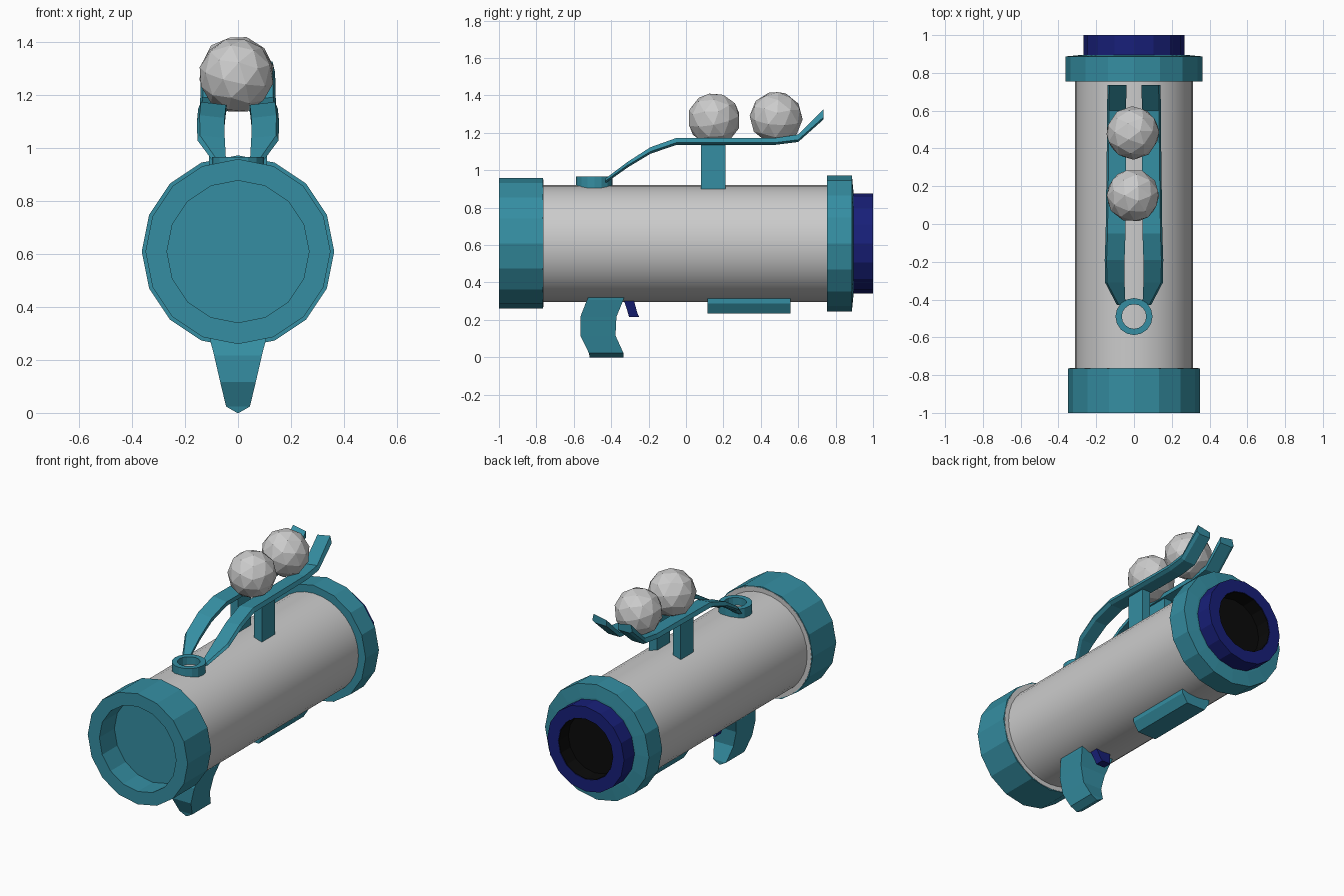
import bpy, bmesh, math
from mathutils import Vector

if "Cube" in bpy.data.objects:
    bpy.data.objects.remove(bpy.data.objects["Cube"])

AXIS_Z = 0.6125


def material(name, rgb):
    m = bpy.data.materials.new(name)
    m.diffuse_color = (*rgb, 1)
    m.use_nodes = True
    m.node_tree.nodes["Principled BSDF"].inputs["Base Color"].default_value = m.diffuse_color
    return m


TEAL = material("teal", (0.035, 0.27, 0.36))
NAVY = material("navy", (0.009, 0.014, 0.19))
BLACK = material("black", (0.003, 0.003, 0.003))


def finish(name, bm, mat=None, mirror=False):
    bmesh.ops.remove_doubles(bm, verts=bm.verts, dist=1e-5)
    bmesh.ops.recalc_face_normals(bm, faces=bm.faces)
    me = bpy.data.meshes.new(name)
    bm.to_mesh(me)
    bm.free()
    ob = bpy.data.objects.new(name, me)
    bpy.context.collection.objects.link(ob)
    if mat:
        me.materials.append(mat)
    if mirror:
        ob.modifiers.new("mirror", 'MIRROR')
    return ob


def lathe(name, profile, sides, mat=None, upright=None, closed=False):
    """Spin (radius, position) points around the barrel axis, or around a vertical axis."""
    bm = bmesh.new()
    rings = []
    for r, p in profile:
        ring = []
        for i in range(sides):
            a = math.tau * i / sides
            u, v = r * math.cos(a), r * math.sin(a)
            co = (u, upright + v, p) if upright is not None else (u, p, AXIS_Z + v)
            ring.append(bm.verts.new(co))
        rings.append(ring)
    pairs = list(zip(rings, rings[1:])) + ([(rings[-1], rings[0])] if closed else [])
    for a, b in pairs:
        for i in range(sides):
            j = (i + 1) % sides
            bm.faces.new((a[i], a[j], b[j], b[i]))
    if not closed:
        bm.faces.new(rings[0])
        bm.faces.new(rings[-1])
    return finish(name, bm, mat)


def loft(name, sections, mat, mirror=False):
    """Skin a row of matching closed cross-sections and cap the ends."""
    bm = bmesh.new()
    rows = [[bm.verts.new(p) for p in s] for s in sections]
    n = len(rows[0])
    for a, b in zip(rows, rows[1:]):
        for i in range(n):
            j = (i + 1) % n
            bm.faces.new((a[i], a[j], b[j], b[i]))
    bm.faces.new(rows[0])
    bm.faces.new(rows[-1])
    return finish(name, bm, mat, mirror)


# Smooth barrel with the grey flange behind the front ring
barrel = lathe("barrel", [(0.341, -0.78), (0.341, -0.763), (0.312, -0.763), (0.312, 0.77)], 32)
bpy.context.view_layer.objects.active = barrel
barrel.select_set(True)
bpy.ops.object.shade_smooth_by_angle(angle=math.radians(30))

# Recessed front ring, rear collar, nozzle and its dark bore
lathe("front_ring", [(0.268, -0.85), (0.268, -1.0), (0.349, -1.0), (0.349, -0.765)], 16, TEAL)
lathe("rear_collar", [(0.29, 0.755), (0.363, 0.755), (0.363, 0.887), (0.28, 0.895)], 16, TEAL)
lathe("nozzle", [(0.268, 0.88), (0.268, 1.0), (0.192, 1.0), (0.192, 0.88)], 16, NAVY, closed=True)
lathe("nozzle_bore", [(0.191, 0.897), (0.191, 0.998), (0.188, 0.998), (0.188, 0.905)], 16, BLACK)

# Small upright ring that the rails grow from
lathe("rail_ring", [(0.098, 0.91), (0.098, 0.97), (0.065, 0.97), (0.065, 0.91)], 16, TEAL,
      upright=-0.49, closed=True)

# Pair of ball rails: y, inner x, outer x, bottom z, thickness
rail_path = [(-0.43, 0.045, 0.09, 0.935, 0.025), (-0.31, 0.05, 0.153, 1.02, 0.03),
             (-0.19, 0.05, 0.155, 1.092, 0.035), (-0.05, 0.045, 0.15, 1.14, 0.037),
             (0.48, 0.042, 0.143, 1.14, 0.037), (0.60, 0.042, 0.143, 1.155, 0.04),
             (0.735, 0.04, 0.14, 1.275, 0.055)]
loft("ball_rail", [[(xi, y, z), (xo - 0.02, y, z), (xo, y, z + 0.012),
                    (xo - 0.01, y, z + t), (xi, y, z + t * 0.7)]
                   for y, xi, xo, z, t in rail_path], TEAL, mirror=True)

# Posts carrying the rails
loft("rail_post", [[(0.055, 0.08, z), (0.11, 0.08, z), (0.11, 0.21, z), (0.055, 0.21, z)]
                   for z in (0.895, 1.15)], TEAL, mirror=True)

# Faceted balls
for i, (y, z) in enumerate([(0.15, 1.277), (0.482, 1.285)]):
    bpy.ops.mesh.primitive_ico_sphere_add(subdivisions=2, radius=0.142, location=(-0.006, y, z),
                                          rotation=(0.25, 0.15, 0.3 + i))
    bpy.context.object.name = f"ball_{i + 1}"

# Curved grip, tapering to a ridge at the bottom: z, y back, y front, half width
grip = [(0.35, -0.51, -0.325, 0.118), (0.31, -0.53, -0.335, 0.113), (0.22, -0.565, -0.372, 0.09),
        (0.12, -0.565, -0.377, 0.067), (0.028, -0.52, -0.335, 0.045), (0.004, -0.515, -0.335, 0.003)]
loft("grip", [[(-w, a, z), (w, a, z), (w, b, z), (-w, b, z)] for z, a, b, w in grip], TEAL)

# Trigger in front of the grip
loft("trigger", [[(-w, a, z), (w, a, z), (w, b, z), (-w, b, z)]
                 for z, a, b, w in [(0.35, -0.345, -0.29, 0.06), (0.24, -0.31, -0.26, 0.035),
                                    (0.22, -0.305, -0.25, 0.03)]], NAVY)

# Bevelled hand guard under the barrel
guard = [(-0.1, 0.33), (-0.1, 0.292), (-0.065, 0.238), (0.065, 0.238), (0.1, 0.292), (0.1, 0.33)]
loft("hand_guard", [[(x, y, z) for x, z in guard] for y in (0.115, 0.56)], TEAL)

# Rest the model exactly on the floor
bpy.context.view_layer.update()
low = min((o.matrix_world @ Vector(c)).z for o in bpy.context.scene.objects for c in o.bound_box)
for o in bpy.context.scene.objects:
    o.location.z -= low
